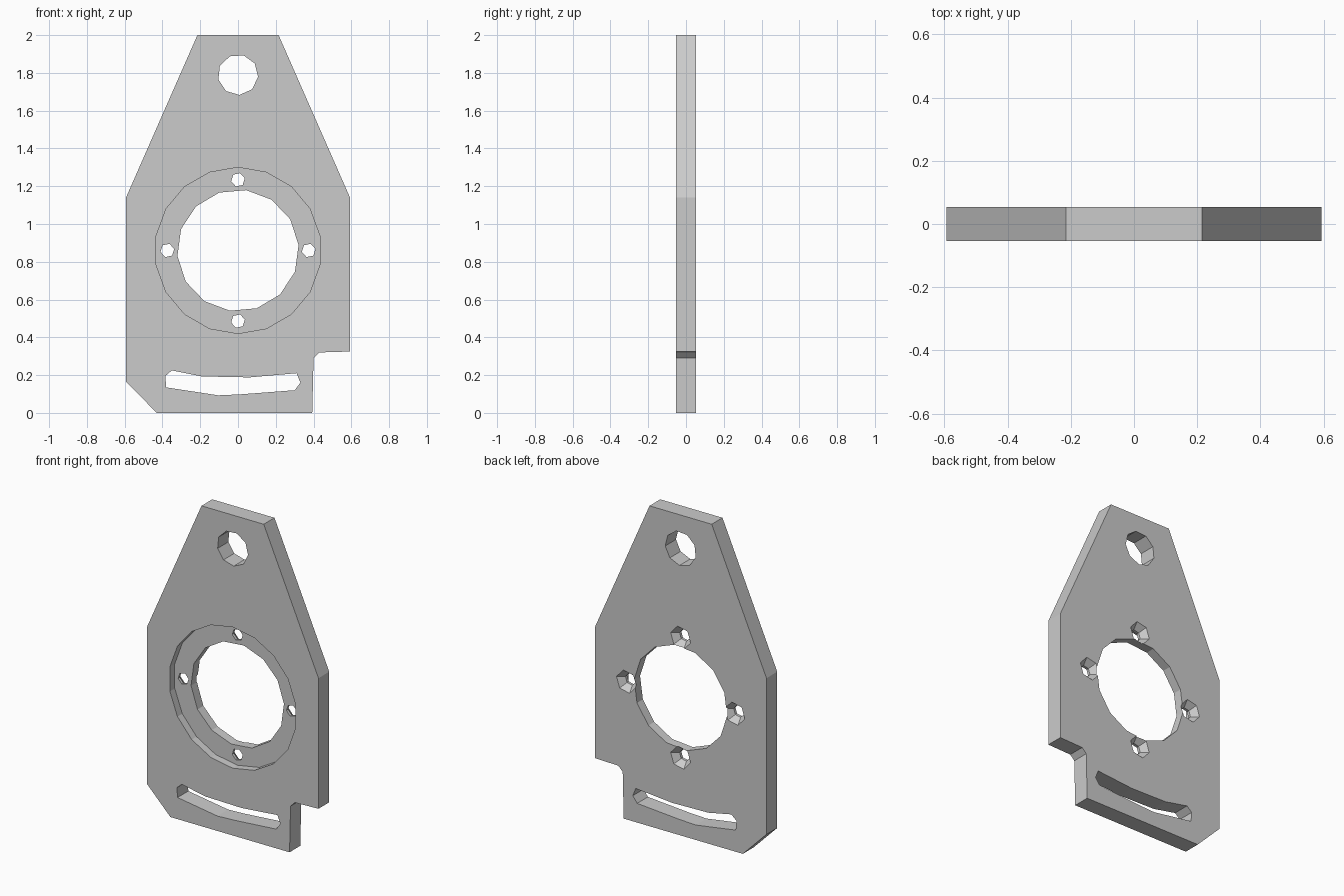
import bpy
import bmesh
from math import cos, sin, tau

if "Cube" in bpy.data.objects:
    bpy.data.objects.remove(bpy.data.objects["Cube"], do_unlink=True)

FRONT, BACK = -0.053, 0.053
FLOOR = -0.005          # depth of the front recess
BORE_Z = 0.86

grey = bpy.data.materials.new("plain grey")
grey.use_nodes = True
grey.diffuse_color = (0.6, 0.6, 0.6, 1)
grey.node_tree.nodes["Principled BSDF"].inputs["Base Color"].default_value = (0.6, 0.6, 0.6, 1)


def loft(name, near, far, y0, y1):
    """Solid between two x-z outlines with equally many points."""
    bm = bmesh.new()
    a = [bm.verts.new((x, y0, z)) for x, z in near]
    b = [bm.verts.new((x, y1, z)) for x, z in far]
    bm.faces.new(a)
    bm.faces.new(b[::-1])
    for i in range(len(a)):
        j = (i + 1) % len(a)
        bm.faces.new((a[j], a[i], b[i], b[j]))
    bmesh.ops.recalc_face_normals(bm, faces=bm.faces)
    mesh = bpy.data.meshes.new(name)
    bm.to_mesh(mesh)
    bm.free()
    mesh.materials.append(grey)
    obj = bpy.data.objects.new(name, mesh)
    bpy.context.collection.objects.link(obj)
    return obj


def ring(x, z, r, n, turn=0.0):
    return [(x + r * sin(tau * (i + turn) / n), z + r * cos(tau * (i + turn) / n))
            for i in range(n)]


def cut(target, cutter):
    mod = target.modifiers.new("cut", 'BOOLEAN')
    mod.operation = 'DIFFERENCE'
    mod.solver = 'EXACT'
    mod.object = cutter
    bpy.context.view_layer.objects.active = target
    bpy.ops.object.modifier_apply(modifier=mod.name)
    bpy.data.objects.remove(cutter, do_unlink=True)


# Plate with tapered top, chamfered corner and notched corner
outline = [(-0.215, 2), (0.215, 2), (0.593, 1.14), (0.593, 0.325), (0.43, 0.32),
           (0.4, 0.29), (0.393, 0), (-0.43, 0), (-0.593, 0.165), (-0.593, 1.14)]
plate = loft("mounting_plate", outline, outline, FRONT, BACK)

# Round recess, central bore and hanging hole
recess = ring(0, BORE_Z, 0.44, 18)
cut(plate, loft("recess_cutter", recess, recess, -0.2, FLOOR))
bore = ring(0, BORE_Z, 0.322, 14, 0.3)
cut(plate, loft("bore_cutter", bore, bore, -0.2, 0.2))
hanger = ring(0, 1.79, 0.107, 9, 0.4)
cut(plate, loft("hanger_cutter", hanger, hanger, -0.2, 0.2))

# Curved adjustment slot
slot = [(-0.35, 0.225), (-0.385, 0.195), (-0.38, 0.135), (-0.105, 0.093), (0.01, 0.098),
        (0.3, 0.12), (0.33, 0.16), (0.31, 0.21), (0.06, 0.188), (-0.19, 0.193)]
cut(plate, loft("slot_cutter", slot, slot, -0.2, 0.2))

# Four screw holes, countersunk from the back
for k in range(4):
    x, z = 0.374 * sin(tau * k / 4), BORE_Z + 0.374 * cos(tau * k / 4)
    hole = ring(x, z, 0.037, 6, 0.3)
    cut(plate, loft("screw_cutter", hole, hole, -0.2, 0.2))
    sink_near, sink_far = ring(x, z, 0.037, 6, 0.3), ring(x, z, 0.072, 6, 0.3)
    cut(plate, loft("sink_cutter", sink_near, sink_far, 0.012, BACK + 0.002))
